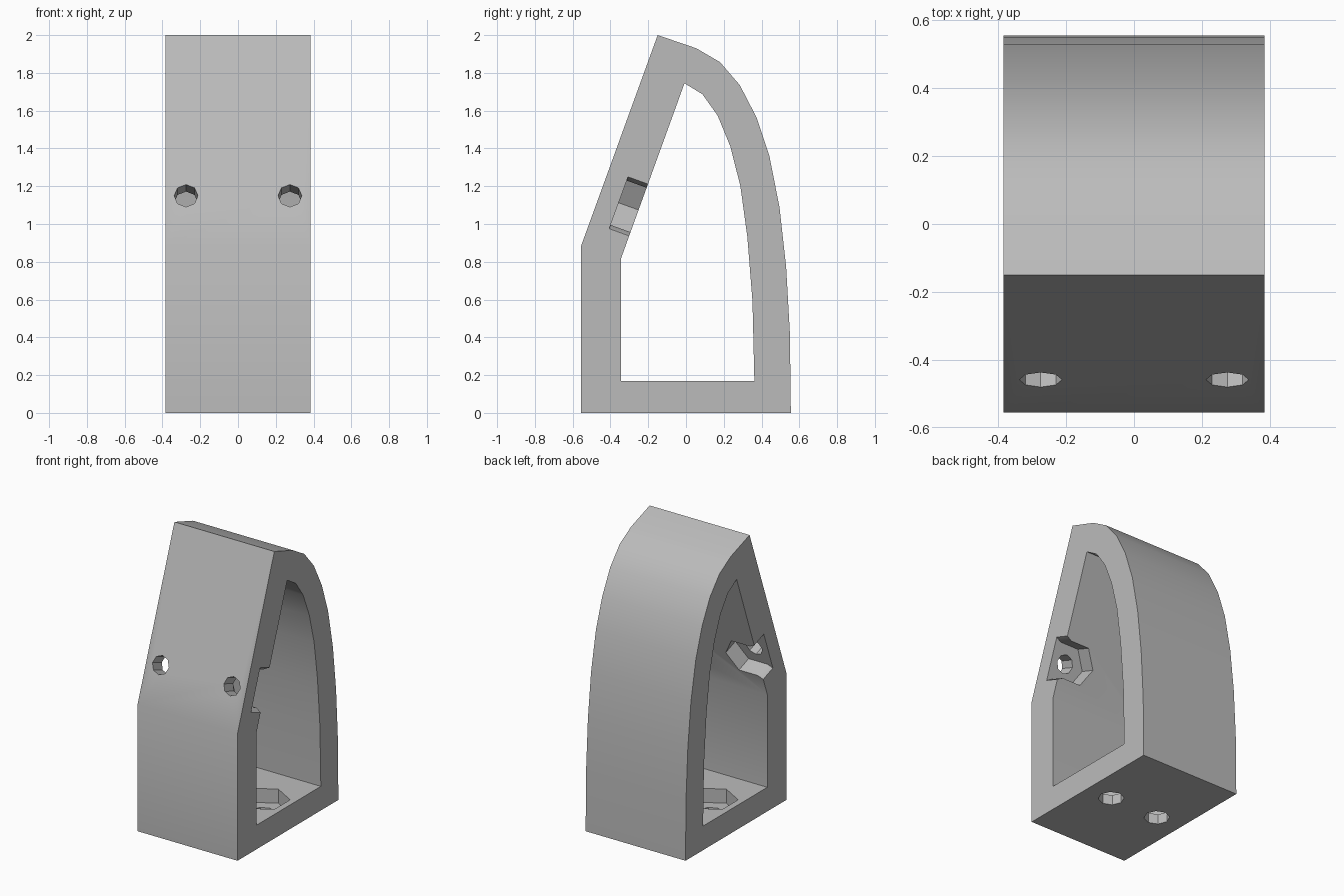
import bpy, bmesh, math
from mathutils import Vector

old = bpy.data.objects.get("Cube")
if old:
    bpy.data.objects.remove(old, do_unlink=True)

HALF_W = 0.385
X, Y, Z = Vector((1, 0, 0)), Vector((0, 1, 0)), Vector((0, 0, 1))

grey = bpy.data.materials.new("plain grey")
grey.use_nodes = True
grey.diffuse_color = (0.5, 0.5, 0.5, 1)
grey.node_tree.nodes["Principled BSDF"].inputs["Base Color"].default_value = (0.5, 0.5, 0.5, 1)


def prism(name, pts, origin, u, v, n, start, end):
    """Extrude a 2D outline in the u, v plane from start to end along n."""
    bm = bmesh.new()
    rings = [[bm.verts.new(origin + u * a + v * b + n * d) for a, b in pts] for d in (start, end)]
    bm.faces.new(rings[0])
    bm.faces.new(rings[1])
    for i in range(len(pts)):
        j = (i + 1) % len(pts)
        bm.faces.new((rings[0][i], rings[0][j], rings[1][j], rings[1][i]))
    bmesh.ops.recalc_face_normals(bm, faces=bm.faces)
    mesh = bpy.data.meshes.new(name)
    bm.to_mesh(mesh)
    bm.free()
    mesh.materials.append(grey)
    obj = bpy.data.objects.new(name, mesh)
    bpy.context.collection.objects.link(obj)
    return obj


def ngon(sides, radius, turn=0.0):
    angles = [turn + math.tau * i / sides for i in range(sides)]
    return [(radius * math.cos(a), radius * math.sin(a)) for a in angles]


# Body: straight front, sloped upper front and a curved back
outer = [(-0.555, 0), (-0.555, 0.885), (-0.15, 2), (0.055, 1.93), (0.18, 1.857),
         (0.285, 1.735), (0.373, 1.565), (0.442, 1.358), (0.495, 1.088),
         (0.53, 0.775), (0.55, 0.42), (0.555, 0)]
inner = [(-0.345, 0.168), (-0.345, 0.815), (-0.008, 1.745), (0.087, 1.687),
         (0.167, 1.575), (0.235, 1.41), (0.288, 1.2), (0.325, 0.93),
         (0.352, 0.59), (0.362, 0.168)]
body = prism("bracket_body", outer, Vector(), Y, Z, X, -HALF_W, HALF_W)
cutters = [prism("opening_cutter", inner, Vector(), Y, Z, X, -0.5, 0.5)]

# Frame of the sloped wall: along the slope, and inward through it
along = Vector((0, 0.405, 1.115)).normalized()
inward = X.cross(along) * -1
if inward.y < 0:
    inward = -inward
hole_centre = Vector((0, -0.46, 1.15))

for side in (1, -1):
    # Sloped wall: octagonal bolt hole and a hexagonal pocket flaring out to the side
    at = hole_centre + X * 0.275 * side
    cutters.append(prism("slope_hole_cutter", ngon(8, 0.063), at, X, along, inward, -0.1, 0.3))
    half_pocket = [(0.072, 0.125), (0.132, 0.158)]
    pocket = [(-0.144, 0), (-0.072, 0.125)] + half_pocket
    pocket += [(a, -b) for a, b in reversed(pocket[1:])]
    cutters.append(prism("slope_pocket_cutter", pocket, at, X * side, along, inward, 0.11, 0.29))

    # Floor: octagonal bolt hole and a hexagonal pocket above it
    at = X * 0.19 * side
    cutters.append(prism("floor_hole_cutter", ngon(8, 0.083), at, X, Y, Z, -0.1, 0.3))
    cutters.append(prism("floor_pocket_cutter", ngon(6, 0.174, math.pi / 2), at, X, Y, Z, 0.07, 0.3))

# Cut everything out of the body
bpy.context.view_layer.objects.active = body
for cutter in cutters:
    cutter.hide_render = True
    mod = body.modifiers.new("cut", "BOOLEAN")
    mod.operation = "DIFFERENCE"
    mod.solver = "EXACT"
    mod.object = cutter
    bpy.ops.object.modifier_apply(modifier=mod.name)
    bpy.data.objects.remove(cutter, do_unlink=True)

# Smooth the curved walls, keep the corners sharp
bpy.ops.object.select_all(action="DESELECT")
body.select_set(True)
bpy.ops.object.shade_smooth_by_angle(angle=math.radians(30))
